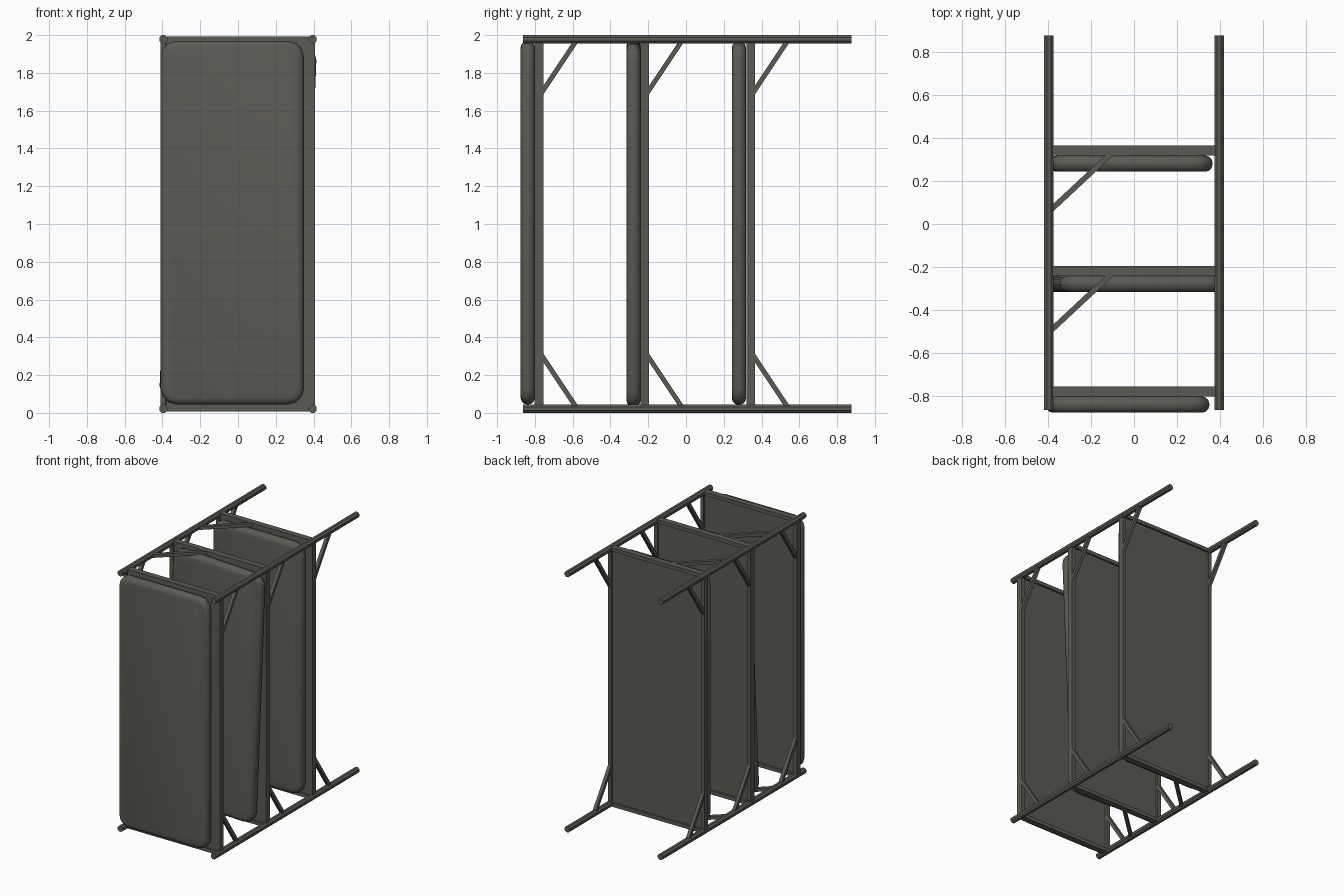
import bpy, bmesh, math
from mathutils import Vector, Matrix

if "Cube" in bpy.data.objects:
    bpy.data.objects.remove(bpy.data.objects["Cube"])

mat = bpy.data.materials.new("dark_grey")
mat.diffuse_color = (0.105, 0.105, 0.088, 1)
mat.use_nodes = True
mat.node_tree.nodes["Principled BSDF"].inputs["Base Color"].default_value = mat.diffuse_color

PX = 0.395            # post offset in x
Z0, Z1 = 0.022, 1.978  # post heights
LEVELS = [-0.778, -0.218, 0.342]  # bunk frame centres in y


def finish(bm, name, smooth=False):
    bmesh.ops.recalc_face_normals(bm, faces=bm.faces)
    me = bpy.data.meshes.new(name)
    bm.to_mesh(me)
    bm.free()
    me.materials.append(mat)
    for p in me.polygons:
        p.use_smooth = smooth
    ob = bpy.data.objects.new(name, me)
    bpy.context.collection.objects.link(ob)
    return ob


def box(name, lo, hi):
    bm = bmesh.new()
    lo, hi = Vector(lo), Vector(hi)
    s = hi - lo
    bmesh.ops.create_cube(bm, size=1, matrix=Matrix.Translation((lo + hi) / 2) @ Matrix.Diagonal((*s, 1)))
    return finish(bm, name)


def bar(name, a, b, r, sides, spin=0.0):
    a, b = Vector(a), Vector(b)
    d = b - a
    m = Matrix.Translation((a + b) / 2) @ d.to_track_quat('Z', 'Y').to_matrix().to_4x4() @ Matrix.Rotation(spin, 4, 'Z')
    bm = bmesh.new()
    bmesh.ops.create_cone(bm, cap_ends=True, segments=sides, radius1=r, radius2=r, depth=d.length, matrix=m)
    return finish(bm, name)


def mattress(name, x, y, z, tilt):
    w, t, h = 0.76, 0.075, 1.925
    bm = bmesh.new()
    bmesh.ops.create_cube(bm, size=1, matrix=Matrix.Diagonal((w, t, h, 1)))
    # rounded corners, then rounded rims
    corner = [e for e in bm.edges if abs((e.verts[0].co - e.verts[1].co).y) > t * 0.9]
    bmesh.ops.bevel(bm, geom=corner, offset=0.085, segments=3, profile=0.5, affect='EDGES')
    rim = [e for e in bm.edges if abs((e.verts[0].co - e.verts[1].co).y) < 1e-4]
    bmesh.ops.bevel(bm, geom=rim, offset=0.035, segments=3, profile=0.5, affect='EDGES')
    bm.transform(Matrix.Translation((x, y, z)) @ Matrix.Rotation(tilt, 4, 'Y'))
    return finish(bm, name, True)


# four long posts
for x in (-PX, PX):
    for z in (Z0, Z1):
        bar("post", (x, -0.862, z), (x, 0.875, z), 0.0236, 8, math.pi / 8)

for i, y in enumerate(LEVELS):
    ya, yb = y - 0.023, y + 0.023
    # bunk frame rails and base panel
    for s in (-1, 1):
        box("side_rail", (s * PX - 0.016, ya, 0.035), (s * PX + 0.012, yb, 1.965))
    for z in (Z0, Z1):
        box("end_rail", (-0.38, ya, z - 0.014), (0.38, yb, z + 0.014))
    box("base_panel", (-0.38, y - 0.017, 0.03), (0.38, y + 0.008, 1.97))
    # braces under the side rails
    for s in (-1, 1):
        bar("side_brace", (s * PX, y + 0.01, 1.69), (s * PX, y + 0.20, 1.975), 0.018, 4, math.pi / 4)
        bar("side_brace", (s * PX, y + 0.01, 0.31), (s * PX, y + 0.20, 0.025), 0.018, 4, math.pi / 4)
    # ladder-like diagonal braces at the ends, on one side only
    if i > 0:
        for z in (Z0, Z1):
            bar("end_brace", (-0.395, y - 0.285, z), (-0.095, y - 0.005, z), 0.018, 4, math.pi / 4)

# mattresses, the middle one slightly askew
mattress("front_mattress", -0.03, -0.838, 1.007, 0)
mattress("middle_mattress", 0.0, -0.278, 1.005, math.radians(2.3))
mattress("back_mattress", -0.015, 0.280, 1.005, 0)
